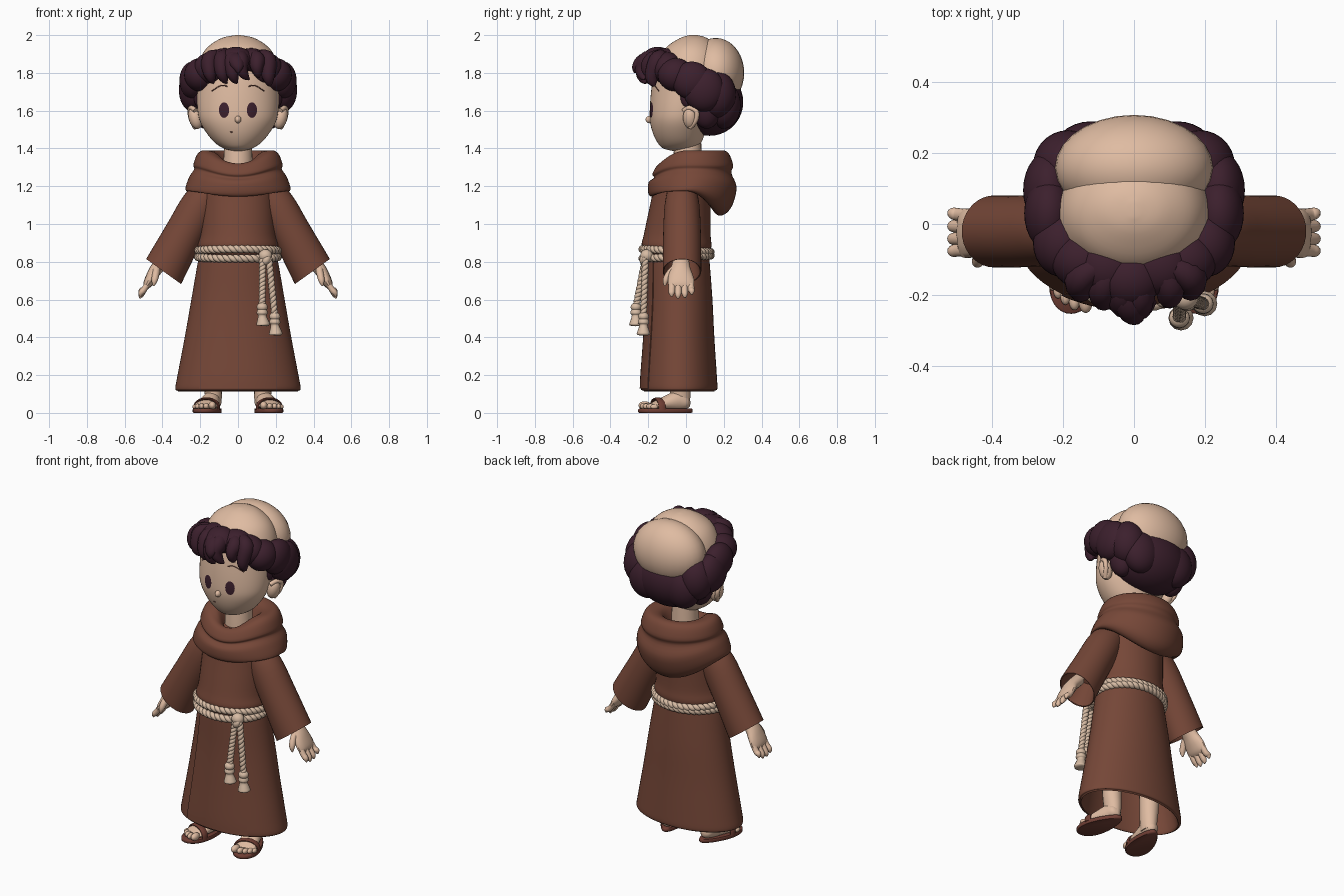
import bpy, bmesh, math
from mathutils import Vector, Matrix

cube = bpy.data.objects.get("Cube")
if cube:
    bpy.data.objects.remove(cube, do_unlink=True)


def material(name, rgb):
    m = bpy.data.materials.new(name)
    m.use_nodes = True
    m.diffuse_color = (*rgb, 1)
    m.node_tree.nodes["Principled BSDF"].inputs["Base Color"].default_value = (*rgb, 1)
    return m


SKIN = material("skin", (0.74, 0.5, 0.36))
ROBE = material("brown_cloth", (0.18, 0.063, 0.039))
HAIR = material("dark_plum_hair", (0.045, 0.014, 0.026))
ROPE = material("pale_rope", (0.68, 0.5, 0.37))
LEATHER = material("sandal_leather", (0.16, 0.048, 0.034))
BROW = material("brow_brown", (0.12, 0.045, 0.035))


def finish(name, bm, mat):
    bmesh.ops.recalc_face_normals(bm, faces=bm.faces)
    me = bpy.data.meshes.new(name)
    bm.to_mesh(me)
    bm.free()
    me.materials.append(mat)
    for p in me.polygons:
        p.use_smooth = True
    me.set_sharp_from_angle(angle=math.radians(50))
    ob = bpy.data.objects.new(name, me)
    bpy.context.collection.objects.link(ob)
    return ob


def spline(rows, k=4):
    """Smooth a list of number tuples."""
    out = []
    for i in range(len(rows) - 1):
        a, b, c, d = (rows[max(0, min(len(rows) - 1, i + j))] for j in (-1, 0, 1, 2))
        for s in range(k):
            t = s / k
            out.append(tuple(q + t / 2 * (r - p + t * (2 * p - 5 * q + 4 * r - w + t * (3 * (q - r) + w - p)))
                             for p, q, r, w in zip(a, b, c, d)))
    return out + [tuple(rows[-1])]


def loft(name, rings, mat):
    bm = bmesh.new()
    vs = [[bm.verts.new(p) for p in r] for r in rings]
    n = len(vs[0])
    for a, b in zip(vs, vs[1:]):
        for i in range(n):
            bm.faces.new((a[i], a[(i + 1) % n], b[(i + 1) % n], b[i]))
    bm.faces.new(vs[0])
    bm.faces.new(vs[-1])
    return finish(name, bm, mat)


def angles(n):
    return [2 * math.pi * i / n for i in range(n)]


def oval(z, yf, yb, rx, a, grow=0):
    """Point on a body section that spans yf to yb."""
    return Vector(((rx + grow) * math.cos(a), (yf + yb) / 2 + ((yb - yf) / 2 + grow) * math.sin(a), z))


def stack(name, rows, mat, n=48):
    return loft(name, [[oval(*r, a) for a in angles(n)] for r in spline(rows)], mat)


def tube(name, rows, mat, ref=(0, 1, 0), n=12, k=4, axis=None):
    """Rows hold x, y, z, side radius and radius towards ref."""
    rows = spline(rows, k)
    rings = []
    for i, r in enumerate(rows):
        t = Vector(axis) if axis else Vector(rows[min(i + 1, len(rows) - 1)][:3]) - Vector(rows[max(i - 1, 0)][:3])
        u = t.cross(Vector(ref)).normalized()
        v = t.cross(u).normalized()
        rings.append([Vector(r[:3]) + u * r[3] * math.cos(a) + v * r[4] * math.sin(a) for a in angles(n)])
    return loft(name, rings, mat)


def ball(name, c, r, mat, turn=0.0):
    bm = bmesh.new()
    m = Matrix.Translation(c) @ Matrix.Rotation(turn, 4, 'Y') @ Matrix.Diagonal((*r, 1))
    bmesh.ops.create_uvsphere(bm, u_segments=28, v_segments=18, radius=1, matrix=m)
    return finish(name, bm, mat)


def rope(name, path, r, turns):
    """Two strands twisted around a path."""
    for side in (0, math.pi):
        rows = []
        for i, p in enumerate(path):
            t = (path[min(i + 1, len(path) - 1)] - path[max(i - 1, 0)]).normalized()
            ref = Vector((0.1, 0.2, 1)) if abs(t.z) < 0.7 else Vector((0, 1, 0))
            u = t.cross(ref).normalized()
            a = side + 2 * math.pi * turns * i / (len(path) - 1)
            q = p + (u * math.cos(a) + t.cross(u) * math.sin(a)) * r * 0.35
            rows.append((*q, r * 0.75, r * 0.75))
        tube(name, rows, ROPE, ref, n=10, k=1)


# Head, bald crown and neck
HEAD = [(1.385, -.06, 0, .02), (1.40, -.12, .05, .075), (1.43, -.15, .08, .122), (1.48, -.175, .1, .165),
        (1.54, -.19, .12, .2), (1.6, -.192, .14, .214), (1.7, -.185, .18, .219), (1.8, -.17, .21, .219),
        (1.88, -.14, .2, .198), (1.94, -.1, .165, .157), (1.985, -.03, .11, .085), (2.0, .02, .06, .012)]
stack("head", HEAD, SKIN)
ball("back_crown", (0, .158, 1.8), (.223, .15, .185), SKIN)
stack("neck", [(1.2, -.07, .09, .085), (1.3, -.07, .085, .079), (1.45, -.06, .08, .072)], SKIN, 24)
ball("nose", (0, -.19, 1.553), (.017, .024, .02), SKIN)


def face_point(x, z, lift):
    r = min(spline(HEAD, 12), key=lambda q: abs(q[0] - z))
    return Vector((x, (r[1] + r[2]) / 2 - (r[2] - r[1]) / 2 * math.sqrt(1 - (x / r[3]) ** 2) - lift, z))


def face_line(name, pts, r, mat):
    tube(name, [(*face_point(x, z, 0), r, r) for x, z in spline(pts)], mat, n=6, k=1)


for s, side in ((1, "left"), (-1, "right")):
    # Eyes, brows and ears
    bm = bmesh.new()
    hub = bm.verts.new(face_point(s * .074, 1.603, .005))
    rings = [[bm.verts.new(face_point(s * .074 + .027 * f * math.cos(a), 1.603 + .041 * f * math.sin(a), lift))
              for a in angles(20)] for f, lift in ((.5, .005), (1, .003))]
    for i in range(20):
        j = (i + 1) % 20
        bm.faces.new((hub, rings[0][i], rings[0][j]))
        bm.faces.new((rings[0][i], rings[1][i], rings[1][j], rings[0][j]))
    finish(side + "_eye", bm, HAIR)
    face_line(side + "_brow", [(s * .055, 1.728), (s * .09, 1.733), (s * .14, 1.703)], .0028, BROW)
    ball(side + "_ear", (s * .225, .022, 1.562), (.036, .038, .06), SKIN, s * .25)
    tube(side + "_ear_rim", [(s * x, y, z, .013, .013) for x, y, z in
                             ((.225, -.012, 1.6), (.246, .02, 1.615), (.256, .055, 1.595), (.246, .052, 1.55),
                              (.225, .02, 1.51))], SKIN, (1, 0, 0), n=10)
    # Overlapping hair lobes around the crown
    for c, r in (((.07, -.115, 1.865), (.09, .085, .066)), ((.14, -.1, 1.825), (.095, .085, .085)),
                 ((.2, -.055, 1.79), (.085, .095, .088)), ((.24, .03, 1.76), (.07, .105, .1)),
                 ((.24, .095, 1.71), (.073, .11, .115)), ((.185, .165, 1.685), (.1, .1, .125)),
                 ((.12, .2, 1.63), (.11, .09, .125)), ((.21, .0, 1.68), (.025, .032, .06)),
                 ((.175, .11, 1.61), (.07, .075, .105))):
        ball(side + "_hair_lobe", (s * c[0], c[1], c[2]), r, HAIR)
ball("mouth", face_point(-.035, 1.487, 0), (.009, .003, .004), BROW)
ball("back_hair", (0, .125, 1.645), (.235, .178, .178), HAIR)
ball("front_hair", (-.01, -.15, 1.865), (.09, .085, .073), HAIR)
# Fringe curls: root offset, tip offset and tip height
for x, tip, low in ((-.15, -.13, 1.745), (-.085, -.06, 1.745), (-.03, -.005, 1.745), (.015, .06, 1.765),
                    (.1, .11, 1.775), (.16, .17, 1.73)):
    out = .06 * abs(x) / .16
    tube("fringe_curl", [(x * .7, -.12, 1.885, .04, .035), (x, -.205 + out, 1.865, .052, .045),
                         (x, -.238 + out, low + .06, .04, .036), ((x + tip) / 2, -.235 + out, low + .02, .025, .022),
                         (tip, -.225 + out, low, .005, .005)], HAIR, (1, 0, 0))
tube("forelock", [(-.02, -.17, 1.88, .04, .05), (-.01, -.23, 1.865, .035, .045), (.0, -.265, 1.83, .022, .03),
                  (.0, -.27, 1.8, .005, .006)], HAIR, (1, 0, 0))

# Robe body and hollow skirt
stack("torso", [(1.3, -.1, .1, .12), (1.22, -.16, .13, .185), (1.1, -.19, .13, .192), (.95, -.222, .13, .2),
                (.89, -.235, .135, .213), (.86, -.22, .13, .208), (.82, -.2, .12, .2)], ROBE)
SKIRT = [(.86, -.2, .12, .195), (.8, -.205, .125, .212), (.6, -.21, .14, .247), (.4, -.222, .15, .282),
         (.2, -.237, .163, .32), (.13, -.24, .166, .332)]
stack("skirt", SKIRT + [(.12, -.228, .155, .322), (.13, -.217, .143, .308), (.3, -.2, .13, .275),
                        (.6, -.18, .11, .22)], ROBE, 64)
edge = math.acos(.61)
arc = [-edge - (math.pi - 2 * edge) * i / 24 for i in range(25)]
loft("skirt_front_panel", [[oval(*r, a, .005) for a in arc] + [oval(*r, a, -.004) for a in reversed(arc)]
                           for r in spline(SKIRT)], ROBE)

# Draped hood: front y, back y, half width, then heights at front, side and back
HOOD = [(-.15, .11, .19, 1.17, 1.2, 1.12), (-.182, .17, .262, 1.145, 1.175, 1.045),
        (-.2, .235, .278, 1.165, 1.19, 1.08), (-.198, .268, .258, 1.22, 1.25, 1.19),
        (-.17, .24, .232, 1.245, 1.29, 1.27), (-.178, .25, .236, 1.265, 1.315, 1.31),
        (-.152, .225, .215, 1.31, 1.37, 1.375), (-.12, .185, .18, 1.32, 1.39, 1.39),
        (-.092, .14, .12, 1.295, 1.375, 1.365), (-.06, .1, .075, 1.23, 1.3, 1.28)]
rings = []
for yf, yb, rx, zf, zs, zb in spline(HOOD):
    ring = []
    for a in angles(64):
        w = math.sin(a)
        ring.append(oval(zs + (zb - zs) * w * w if w > 0 else zs - (zf - zs) * w ** 3, yf, yb, rx, a))
    rings.append(ring)
loft("hood", rings, ROBE)

# Rope belt, knot and tassels
for z, dz in ((.859, -.008), (.825, .008)):
    path = [oval(z + dz * math.sin(a), -.23, .13, .211, a) for a in angles(260)]
    rope("rope_belt", path + path[:1], .02, 22)
ball("belt_knot", (.145, -.208, .832), (.036, .034, .034), ROPE)
ball("belt_knot_wrap", (.15, -.222, .81), (.022, .024, .03), ROPE, .5)
for x, y, z in ((.128, -.265, .56), (.195, -.225, .51)):
    top = Vector((.13 if x < .15 else .163, -.215, .82))
    end = Vector((x, y, z))
    path = [top.lerp(end, i / 60) for i in range(61)]
    rope("hanging_rope", path, .0175, 6)
    ball("tassel_knot", (x, y, z), (.029, .028, .024), ROPE)
    tube("tassel", [(x, y, z, .018, .018), (x, y, z - .03, .03, .03), (x, y, z - .045, .022, .022),
                    (x + .003, y, z - .075, .031, .031), (x + .005, y, z - .095, .035, .035),
                    (x + .005, y, z - .1, .015, .015)], ROPE)

for s, side in ((1, "left"), (-1, "right")):
    # Sleeves with open cuffs
    tube(side + "_sleeve", [(s * x, -.021, z, u, v) for x, z, u, v in
                            ((.13, 1.2, .07, .07), (.2, 1.1, .1, .092), (.29, .94, .105, .1), (.383, .768, .113, .102),
                             (.392, .752, .112, .1), (.384, .765, .101, .09), (.32, .88, .07, .07))],
         ROBE, n=36, axis=(s * .58, 0, -.81))

    # Hands
    def limb(name, rows, mat=SKIN, ref=(0, 1, 0)):
        tube(side + name, [(s * r[0], *r[1:]) for r in rows], mat, ref, n=14)
    limb("_palm", [(.38, -.025, .82, .034, .04), (.43, -.028, .765, .034, .052), (.458, -.028, .72, .03, .068),
                   (.48, -.025, .68, .023, .07), (.492, -.025, .66, .01, .055)])
    for y0, y1, drop in ((-.073, -.076, .01), (-.041, -.042, 0), (-.008, -.006, .003), (.024, .03, .02)):
        limb("_finger", [(.47, y0, .695, .015, .018), (.496, (y0 + y1) / 2, .655, .016, .018),
                         (.513, y1, .625 + drop, .015, .016), (.518, y1, .606 + drop, .004, .005)])
    limb("_thumb", [(.43, -.055, .77, .02, .02), (.435, -.088, .735, .019, .02),
                    (.442, -.108, .7, .016, .016), (.447, -.112, .672, .004, .004)])

    # Legs, feet and sandals, with the foot turned outwards
    limb("_leg", [(.14, -.03, .5, .065, .065), (.135, -.03, .2, .054, .056), (.13, -.03, .1, .046, .055),
                  (.13, -.03, .04, .04, .05)])

    def foot(d, w, z):
        """Foot space: distance from the heel, sideways offset, height."""
        return Vector((s * (.12 + .24 * d + .97 * w), .035 - .97 * d + .24 * w, z))
    outline = []
    for a in angles(40):
        d = .148 - .148 * math.cos(a)
        outline.append((d, math.sin(a) * (.05 + .13 * d)))
    loft(side + "_sandal_sole", [[foot(.148 + (d - .148) * g, w * g, z) for d, w in outline]
                                 for z, g in ((0, .96), (.005, 1), (.018, 1), (.022, .97))], LEATHER)
    tube(side + "_foot", [(*foot(d, 0, z), w, h) for d, z, w, h in
                          ((.015, .05, .01, .015), (.035, .052, .038, .034), (.08, .062, .046, .052),
                           (.15, .05, .056, .038), (.21, .038, .063, .021), (.235, .035, .052, .012))],
         SKIN, (0, 0, 1), n=20)
    for w, d, r in ((-.045, .25, .022), (-.014, .257, .017), (.014, .25, .016), (.038, .239, .015), (.058, .224, .013)):
        ball(side + "_toe", foot(d, w, .022 + r * .8), (r * .9, r * 1.5, r), SKIN)
    strap = [foot(.2 - .0015 * i, -.068 * math.cos(math.pi * i / 12),
                  .015 + .06 * math.sin(math.pi * i / 12) ** .7) for i in range(13)]
    tube(side + "_sandal_strap", [(*p, .007, .02) for p in strap], LEATHER, (s * .24, -.97, 0), n=10, k=2)
